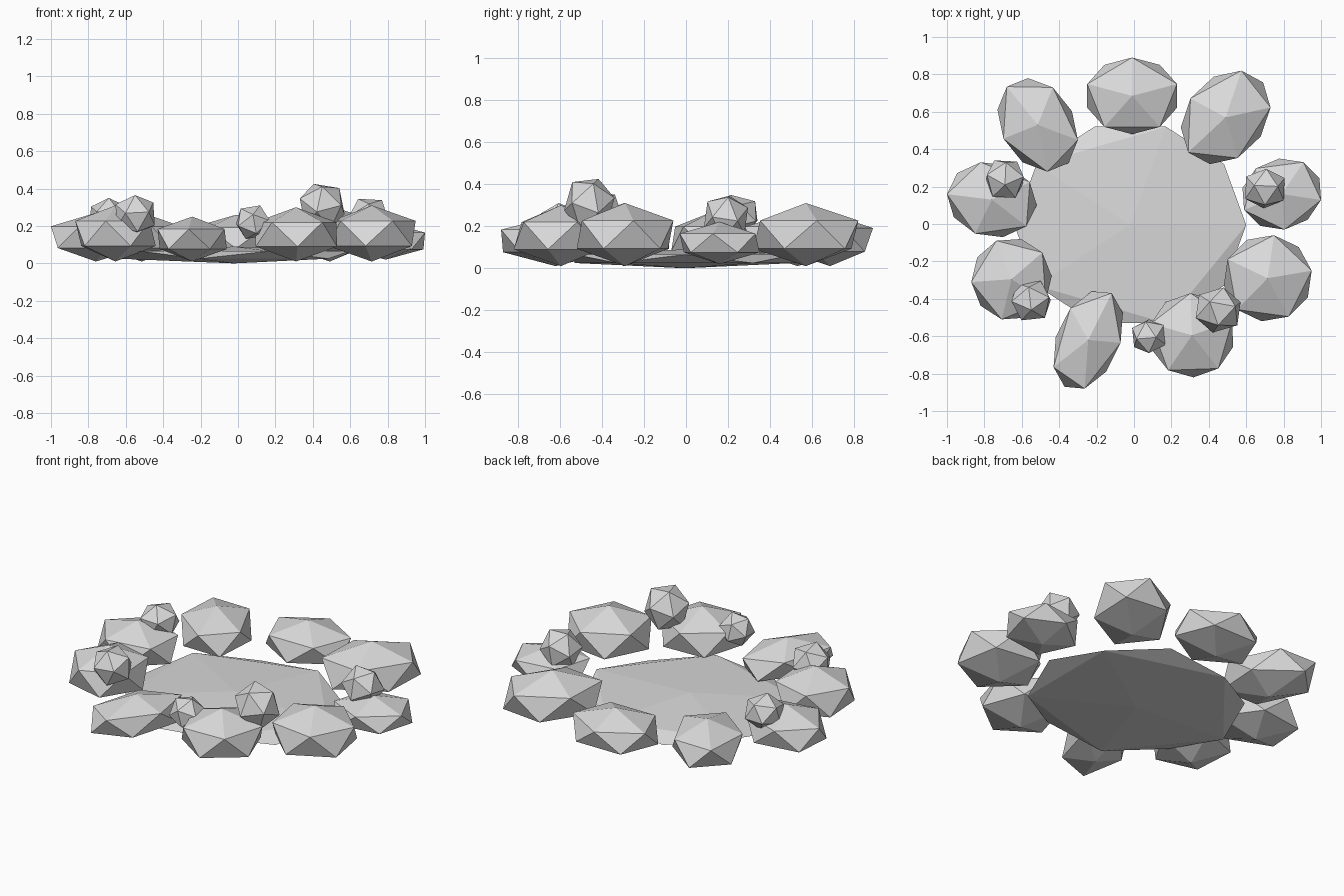
import bpy
import bmesh
from math import radians
from mathutils import Matrix, Vector

cube = bpy.data.objects.get("Cube")
if cube:
    bpy.data.objects.remove(cube, do_unlink=True)

stone = bpy.data.materials.new("stone_grey")
stone.use_nodes = True
grey = (0.7, 0.7, 0.7, 1)
stone.diffuse_color = grey
stone.node_tree.nodes["Principled BSDF"].inputs["Base Color"].default_value = grey


def rock(name, low, high, turn=0, tilt=0, stretch=1, along=0):
    """Faceted stone, turned, tilted, stretched along a heading, fitted between two corners."""
    bm = bmesh.new()
    bmesh.ops.create_icosphere(bm, subdivisions=1, radius=1)
    heading = Vector((1, 0, 0))
    heading.rotate(Matrix.Rotation(radians(along), 3, "Z"))
    shape = (Matrix.Scale(stretch, 4, heading)
             @ Matrix.Rotation(radians(tilt), 4, "X")
             @ Matrix.Rotation(radians(turn), 4, "Z"))
    bmesh.ops.transform(bm, matrix=shape, verts=bm.verts)
    for axis in range(3):
        values = [v.co[axis] for v in bm.verts]
        start, size = min(values), max(values) - min(values)
        for v in bm.verts:
            v.co[axis] = low[axis] + (v.co[axis] - start) / size * (high[axis] - low[axis])
    mesh = bpy.data.meshes.new(name)
    bm.to_mesh(mesh)
    bm.free()
    mesh.materials.append(stone)
    bpy.context.collection.objects.link(bpy.data.objects.new(name, mesh))


# Flat slab in the middle
rock("centre_slab", (-0.64, -0.53, 0), (0.6, 0.52, 0.09))

# Ring of large stones
rock("back_stone", (-0.25, 0.48, 0.01), (0.23, 0.89, 0.26), turn=18)
rock("back_left_stone", (0.25, 0.32, 0.01), (0.73, 0.82, 0.31), turn=5, stretch=1.3, along=50)
rock("left_stone", (0.58, -0.03, 0.02), (1, 0.35, 0.22), turn=60, stretch=1.1, along=30)
rock("front_left_stone", (0.48, -0.52, 0.01), (0.95, -0.06, 0.31), turn=10)
rock("front_stone", (0.09, -0.82, 0.01), (0.53, -0.37, 0.3), turn=20)
rock("front_long_stone", (-0.43, -0.88, 0.01), (-0.06, -0.36, 0.25), turn=60, stretch=1.6, along=65)
rock("front_right_stone", (-0.87, -0.51, 0.01), (-0.44, -0.08, 0.31), turn=40)
rock("right_stone", (-1, -0.07, 0.01), (-0.52, 0.33, 0.27), turn=30, stretch=1.1, along=-30)
rock("back_right_stone", (-0.73, 0.28, 0.01), (-0.3, 0.78, 0.27), turn=60, stretch=1.35, along=120)

# Small stones resting on top
small = (
    ("right_pebble", (-0.69, 0.24, 0.25), 0.1, 15),
    ("left_pebble", (0.7, 0.19, 0.24), 0.105, 50),
    ("front_right_pebble", (-0.55, -0.41, 0.26), 0.105, 25),
    ("front_left_pebble", (0.45, -0.46, 0.305), 0.12, 40),
    ("front_pebble", (0.08, -0.6, 0.22), 0.09, 65),
)
for name, centre, radius, turn in small:
    reach = Vector((radius, radius, radius))
    rock(name, Vector(centre) - reach, Vector(centre) + reach, turn=turn, tilt=turn)
